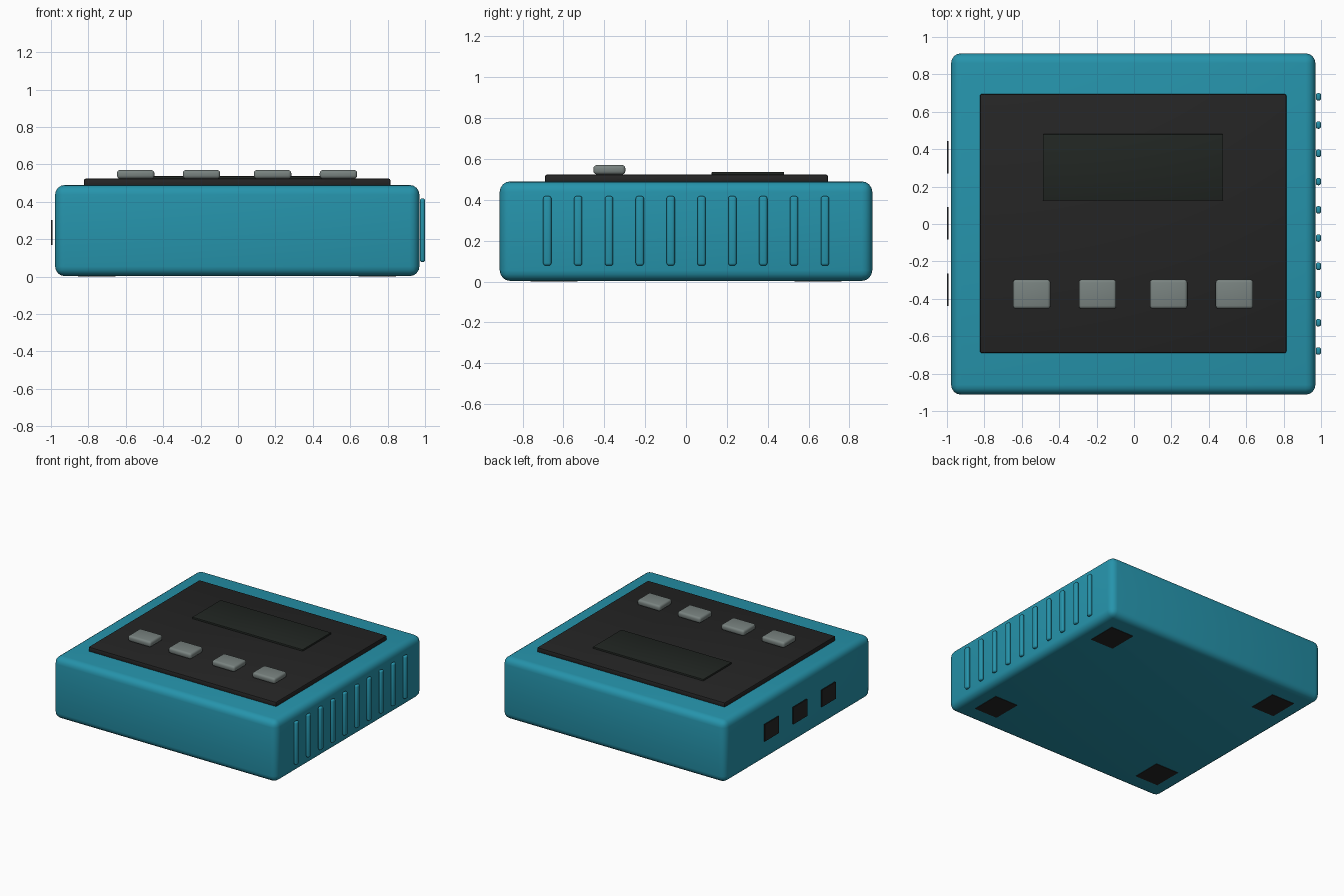
import bpy, math

if "Cube" in bpy.data.objects:
    bpy.data.objects.remove(bpy.data.objects["Cube"])


def material(name, color):
    m = bpy.data.materials.new(name)
    m.diffuse_color = (*color, 1)
    m.use_nodes = True
    m.node_tree.nodes["Principled BSDF"].inputs["Base Color"].default_value = m.diffuse_color
    return m


TEAL = material("teal casing", (0.019, 0.295, 0.41))
BLACK = material("matte black", (0.018, 0.018, 0.018))
GLASS = material("dark display", (0.015, 0.019, 0.016))
GREY = material("button grey", (0.19, 0.225, 0.215))


def box(name, x, y, z, mat, bevel=0.0, segments=3):
    """Rounded box from (min, max) ranges on each axis."""
    bpy.ops.mesh.primitive_cube_add(size=1, location=[sum(r) / 2 for r in (x, y, z)])
    ob = bpy.context.object
    ob.name = name
    ob.scale = [r[1] - r[0] for r in (x, y, z)]
    bpy.ops.object.transform_apply(location=False, rotation=False, scale=True)
    ob.data.materials.append(mat)
    if bevel:
        mod = ob.modifiers.new("rounding", "BEVEL")
        mod.width = bevel
        mod.segments = segments
        bpy.ops.object.modifier_apply(modifier=mod.name)
        bpy.ops.object.shade_smooth_by_angle(angle=math.radians(35))
    return ob


# Casing
box("casing", (-0.978, 0.97), (-0.912, 0.912), (0.003, 0.49), TEAL, 0.052, 4)

# Top panel and display
box("top_panel", (-0.824, 0.815), (-0.69, 0.695), (0.48, 0.524), BLACK, 0.01, 2)
box("display", (-0.487, 0.476), (0.126, 0.48), (0.515, 0.537), GLASS, 0.003, 2)

# Row of buttons
for i, cx in enumerate((-0.547, -0.195, 0.185, 0.537)):
    box(f"button_{i + 1}", (cx - 0.1, cx + 0.1), (-0.453, -0.297), (0.524, 0.57),
        GREY, 0.016, 3)

# Cooling ribs on the right side
for i in range(10):
    cy = -0.679 + i * 0.151
    box(f"cooling_rib_{i + 1}", (0.972, 1.0), (cy - 0.02, cy + 0.02), (0.078, 0.418),
        TEAL, 0.012, 3)

# Ports on the left side
for i, cy in enumerate((-0.352, 0.003, 0.357)):
    box(f"port_{i + 1}", (-1.0, -0.991), (cy - 0.087, cy + 0.087), (0.17, 0.303), BLACK)

# Flat feet under the corners
for sx, side in ((-1, "left"), (1, "right")):
    for sy, end in ((-1, "front"), (1, "back")):
        cx, cy = -0.005 + sx * 0.75, sy * 0.645
        box(f"foot_{end}_{side}", (cx - 0.1, cx + 0.1), (cy - 0.115, cy + 0.115),
            (0.0, 0.008), BLACK)
